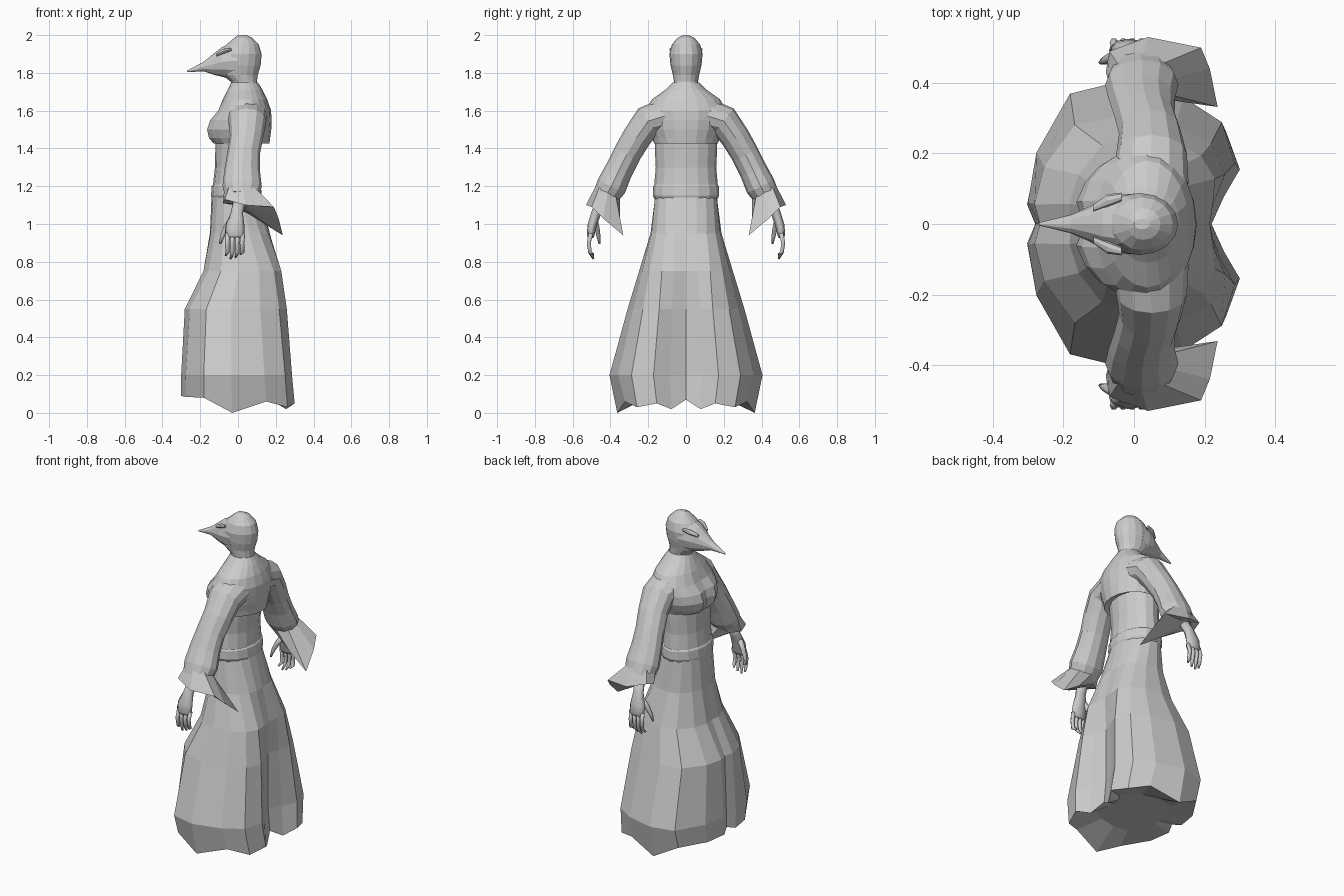
import bpy, bmesh
from math import sin, cos, pi
from mathutils import Vector

old = bpy.data.objects.get("Cube")
if old:
    bpy.data.objects.remove(old, do_unlink=True)

grey = bpy.data.materials.new("plain grey")
grey.use_nodes = True
tone = (0.6, 0.6, 0.6, 1)
grey.diffuse_color = tone
grey.node_tree.nodes["Principled BSDF"].inputs["Base Color"].default_value = tone


def loft(name, rings, side=1, smooth=False):
    """Skin a list of equal rings and cap both ends."""
    bm = bmesh.new()
    loops = [[bm.verts.new((p[0], p[1] * side, p[2])) for p in r] for r in rings]
    n = len(loops[0])
    for a, b in zip(loops, loops[1:]):
        for i in range(n):
            j = (i + 1) % n
            bm.faces.new((a[i], a[j], b[j], b[i]))
    for end in (loops[0], loops[-1]):
        mid = bm.verts.new(sum((v.co for v in end), Vector()) / n)
        for i in range(n):
            bm.faces.new((end[i], end[(i + 1) % n], mid))
    bmesh.ops.recalc_face_normals(bm, faces=bm.faces)
    mesh = bpy.data.meshes.new(name)
    bm.to_mesh(mesh)
    bm.free()
    mesh.materials.append(grey)
    if smooth:
        mesh.shade_smooth()
    bpy.context.collection.objects.link(bpy.data.objects.new(name, mesh))


def oval(z, front, back, width, n=16, cleft=0):
    """Level ring from x = front to x = back; cleft pushes the front middle in."""
    c, r = (front + back) / 2, (back - front) / 2
    return [(c + r * cos(2 * pi * i / n) + (cleft if 2 * i == n else 0),
             width * sin(2 * pi * i / n), z) for i in range(n)]


def tube_rings(path, n):
    """Rings square to a path of (x, y, z, radius along x, other radius)."""
    pts = [Vector(p[:3]) for p in path]
    rings = []
    for k, p in enumerate(path):
        t = (pts[min(k + 1, len(pts) - 1)] - pts[max(k - 1, 0)]).normalized()
        u = Vector((1, 0, 0))
        u = (u - t * u.dot(t)).normalized()
        v = t.cross(u)
        rings.append([pts[k] + u * p[3] * cos(2 * pi * i / n)
                      + v * p[4] * sin(2 * pi * i / n) for i in range(n)])
    return rings


# Head, neck and beak
loft("head", [oval(*r) for r in (
    (1.70, -.02, .11, .068), (1.755, -.04, .10, .064), (1.79, -.085, .105, .07),
    (1.84, -.10, .12, .082), (1.90, -.095, .125, .088), (1.95, -.06, .11, .075),
    (1.985, -.02, .075, .045), (2.0, .0, .045, .015))])
beak = [(0, 1.865, .086, .105), (-.05, 1.862, .082, .092), (-.09, 1.857, .07, .076),
        (-.125, 1.847, .05, .058), (-.18, 1.834, .026, .026), (-.27, 1.808, .004, .004)]
loft("beak", [[(x, w * cos(pi * i / 6), z + h * sin(pi * i / 6)) for i in range(12)]
              for x, z, w, h in beak])

# Short jacket over the shoulders, with a full chest
loft("jacket", [oval(z, f, b, w, 20, c) for z, f, b, w, c in (
    (1.75, -.035, .105, .068, 0), (1.71, -.055, .13, .11, 0), (1.66, -.08, .155, .18, 0),
    (1.60, -.112, .175, .215, .01), (1.55, -.155, .178, .21, .02),
    (1.50, -.172, .176, .20, .03), (1.455, -.162, .17, .18, .025),
    (1.425, -.135, .166, .168, .01), (1.45, -.11, .115, .15, 0))])

# Waist and belt
loft("bodice", [oval(*r) for r in (
    (1.48, -.12, .12, .165), (1.40, -.12, .115, .165), (1.30, -.122, .108, .16),
    (1.21, -.132, .114, .168), (1.12, -.14, .12, .165))])
loft("belt", [oval(*r) for r in (
    (1.22, -.125, .105, .16), (1.20, -.139, .121, .174), (1.15, -.143, .126, .176),
    (1.13, -.135, .12, .165))])

# Skirt: an oval waist that opens into a folded hem; half outline, front to back
hem = [(-.28, 0, .11), (-.303, .06, .09), (-.278, .20, .085), (-.18, .365, .08),
       (-.03, .40, 0), (.15, .355, .06), (.262, .285, .03), (.30, .17, .05),
       (.255, .085, .02), (.22, 0, .07)]
levels = [(1.15, -.14, .12, .165, 0), (.95, -.152, .182, .19, .3), (.75, -.187, .25, .25, .6),
          (.55, -.282, .268, .31, .85), (.2, -.298, .286, .405, 1)]
half = len(hem) - 1


def mirror(points):
    return points + [(x, -y, z) for x, y, z in points[-2:0:-1]]


skirt = []
for z, front, back, width, fold in levels:
    ring = []
    for i, (hx, hy, hz) in enumerate(hem):
        a = pi * i / half
        nx = -cos(a) * (1 - fold) + hx / .3 * fold
        ny = sin(a) * (1 - fold) + hy / .40 * fold
        c, r = (front + back) / 2, (back - front) / 2
        ring.append((c + nx * r, ny * width, z))
    skirt.append(mirror(ring))
skirt.append(mirror([(x, y * .91, z) for x, y, z in hem]))
skirt.append(mirror([(x * .6, y * .5, .09) for x, y, z in hem]))
loft("skirt", skirt)

# Arms, built once and mirrored across the body
sleeve = [(.045, .12, 1.57, .11, .09), (.05, .20, 1.545, .10, .085),
          (.045, .26, 1.46, .088, .077), (.03, .31, 1.375, .086, .074),
          (.022, .355, 1.285, .094, .074), (.022, .395, 1.2, .104, .08),
          (.02, .43, 1.14, .088, .068)]
cuff_edge = [(.215, .44, 1.03), (.237, .332, .94), (.11, .35, 1.025), (-.02, .385, 1.10),
             (-.08, .43, 1.11), (-.07, .49, 1.13), (.04, .53, 1.10), (.19, .50, 1.09)]
hand = [(.01, .44, 1.13, .035, .03), (-.005, .475, 1.06, .032, .026),
        (-.015, .498, .99, .05, .024), (-.015, .505, .94, .05, .02),
        (-.015, .505, .925, .04, .014)]
for side, label in ((1, "right"), (-1, "left")):
    brow = [(-.035, .077, 1.925, .012, .008), (-.075, .066, 1.915, .018, .013),
            (-.115, .045, 1.895, .01, .008)]
    loft(label + "_brow", [[(x, y + w * cos(pi * i / 4), z + h * sin(pi * i / 4))
                            for i in range(8)] for x, y, z, w, h in brow], side)
    loft(label + "_sleeve", tube_rings(sleeve, 12), side)
    top, inner = tube_rings([(.022, .412, 1.17, .096, .073), (.02, .43, 1.14, .085, .065),
                             (.01, .45, 1.10, .05, .04)], 8)[::2]
    loft(label + "_cuff", [top, cuff_edge, inner], side)
    loft(label + "_hand", tube_rings(hand, 8), side, True)
    # Four curled fingers and a thumb
    for k in range(4):
        x = -.053 + .026 * k
        tip = .81 + .018 * abs(k - 1.3)
        finger = [(x, .503, .95, .013, .014), (x - .004, .515, .90, .012, .012),
                  (x - .002, .508, .85, .011, .011), (x - .012, .49, tip, .006, .006)]
        loft(label + "_finger_" + str(k + 1), tube_rings(finger, 6), side, True)
    thumb = [(-.03, .485, 1.03, .018, .018), (-.062, .472, .98, .016, .016),
             (-.083, .463, .935, .012, .012), (-.095, .458, .895, .006, .006)]
    loft(label + "_thumb", tube_rings(thumb, 6), side, True)
